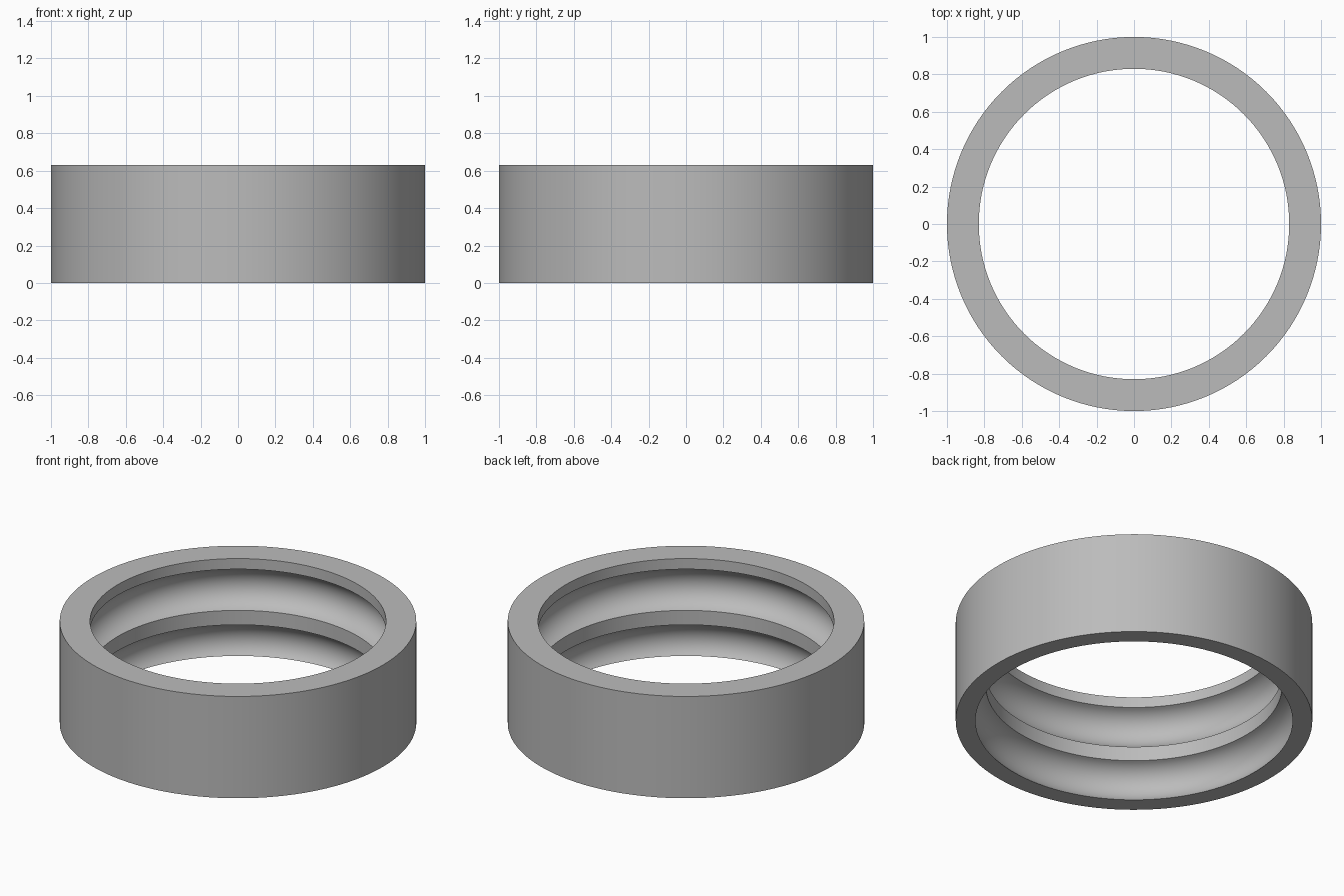
import bpy, bmesh, math

if "Cube" in bpy.data.objects:
    bpy.data.objects.remove(bpy.data.objects["Cube"])

SEGMENTS = 128
HEIGHT = 0.63
OUTER, BORE, MOUTH = 1.0, 0.83, 0.889
GROOVE_R, GROOVE_CENTRE = 0.1325, 0.794

grey = bpy.data.materials.new("plain grey")
grey.use_nodes = True
colour = (0.5, 0.5, 0.5, 1)
grey.diffuse_color = colour
grey.node_tree.nodes["Principled BSDF"].inputs["Base Color"].default_value = colour


def groove(z_mid, r_start, r_end, steps=16):
    """Concave arc running upwards from radius r_start to radius r_end."""
    a = -math.acos((r_start - GROOVE_CENTRE) / GROOVE_R)
    b = math.acos((r_end - GROOVE_CENTRE) / GROOVE_R)
    angles = [a + (b - a) * i / steps for i in range(steps + 1)]
    return [(GROOVE_CENTRE + GROOVE_R * math.cos(t), z_mid + GROOVE_R * math.sin(t))
            for t in angles]


# Cross-section: outer wall, then the bore with an open lower groove,
# a middle rib, an upper groove and the top lip
lower = groove(0.0925, MOUTH, BORE)
lower[0] = (MOUTH, 0)
section = [(OUTER, HEIGHT), (OUTER, 0)] + lower + groove(0.437, BORE, BORE) + [(BORE, HEIGHT)]

# Sweep the section around the z axis
bm = bmesh.new()
rings = []
for s in range(SEGMENTS):
    t = math.tau * s / SEGMENTS
    rings.append([bm.verts.new((r * math.cos(t), r * math.sin(t), z)) for r, z in section])
for s, ring in enumerate(rings):
    following = rings[(s + 1) % SEGMENTS]
    for i in range(len(section)):
        j = (i + 1) % len(section)
        bm.faces.new((ring[i], ring[j], following[j], following[i]))
bmesh.ops.recalc_face_normals(bm, faces=bm.faces)
mesh = bpy.data.meshes.new("grooved_ring")
bm.to_mesh(mesh)
bm.free()
mesh.materials.append(grey)

ring_obj = bpy.data.objects.new("grooved_ring", mesh)
bpy.context.collection.objects.link(ring_obj)
bpy.ops.object.select_all(action='DESELECT')
ring_obj.select_set(True)
bpy.context.view_layer.objects.active = ring_obj
bpy.ops.object.shade_smooth_by_angle(angle=math.radians(30))
